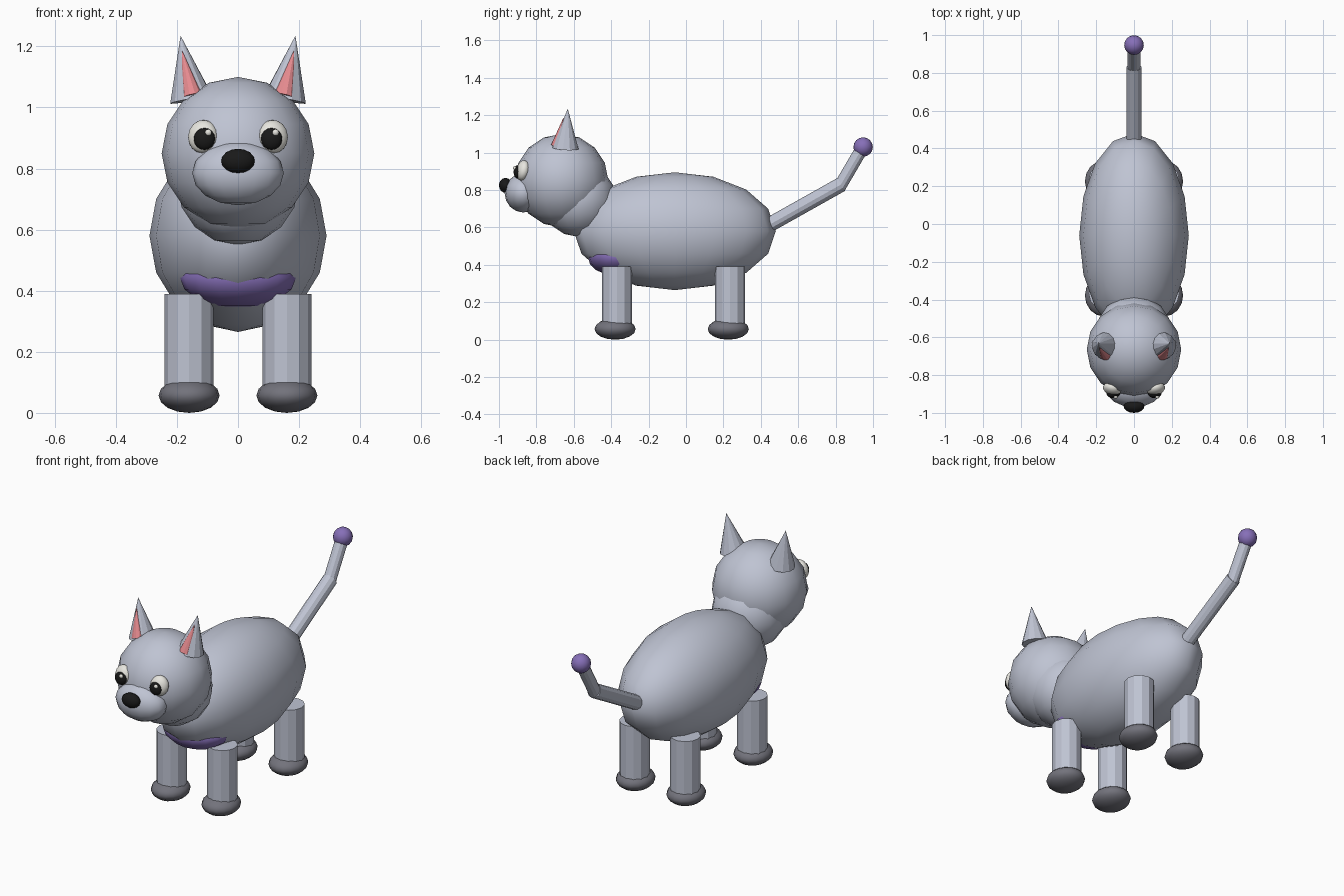
import bpy
from math import radians
from mathutils import Vector

cube = bpy.data.objects.get("Cube")
if cube:
    bpy.data.objects.remove(cube, do_unlink=True)


def material(name, r, g, b):
    m = bpy.data.materials.new(name)
    m.use_nodes = True
    m.diffuse_color = (r, g, b, 1)
    bsdf = m.node_tree.nodes["Principled BSDF"]
    bsdf.inputs["Base Color"].default_value = (r, g, b, 1)
    bsdf.inputs["Roughness"].default_value = 0.6
    return m


fur = material("pale grey fur", 0.52, 0.55, 0.65)
paw_grey = material("dark grey", 0.17, 0.17, 0.20)
purple = material("purple", 0.24, 0.16, 0.48)
pink = material("pink", 0.80, 0.26, 0.28)
white = material("eye white", 0.80, 0.79, 0.74)
black = material("black", 0.01, 0.01, 0.01)


def ellipsoid(name, centre, radii, mat, tilt=0, turn=0):
    bpy.ops.mesh.primitive_uv_sphere_add(
        segments=16, ring_count=8, radius=1, location=centre,
        rotation=(radians(tilt), 0, radians(turn)))
    ob = bpy.context.object
    ob.name = name
    ob.scale = radii
    ob.data.materials.append(mat)
    bpy.ops.object.shade_smooth()
    return ob


def tapered_rod(name, start, end, r_start, r_end, mat):
    # Faceted cylinder or cone running from start to end
    a, b = Vector(start), Vector(end)
    bpy.ops.mesh.primitive_cone_add(
        vertices=12, radius1=r_start, radius2=r_end,
        depth=(b - a).length, location=(a + b) / 2,
        rotation=(b - a).to_track_quat('Z', 'Y').to_euler())
    ob = bpy.context.object
    ob.name = name
    ob.data.materials.append(mat)
    return ob


# Trunk, neck and chest patch
ellipsoid("body", (0, -0.06, 0.58), (0.29, 0.54, 0.315), fur)
ellipsoid("neck", (0, -0.575, 0.75), (0.2, 0.2, 0.2), fur)
ellipsoid("chest_patch", (0, -0.375, 0.443), (0.19, 0.15, 0.1), purple)

# Head, muzzle and nose
ellipsoid("head", (0, -0.665, 0.85), (0.25, 0.25, 0.25), fur)
ellipsoid("muzzle", (0, -0.87, 0.785), (0.15, 0.1, 0.105), fur)
ellipsoid("nose", (0, -0.965, 0.825), (0.055, 0.035, 0.04), black)

for side, s in (("left", 1), ("right", -1)):
    # Eyes, with the glint on the same side of both pupils
    ellipsoid(side + "_eye", (s * 0.115, -0.872, 0.905), (0.05, 0.035, 0.055),
              white, -12, s * 15)
    ellipsoid(side + "_pupil", (s * 0.11, -0.9, 0.897), (0.035, 0.022, 0.036), black)
    ellipsoid(side + "_eye_glint", (s * 0.11 + 0.013, -0.916, 0.918),
              (0.011, 0.009, 0.011), white)

    # Ears with pink inner cones
    tapered_rod(side + "_ear", (s * 0.152, -0.645, 1.025), (s * 0.188, -0.632, 1.235),
                0.072, 0, fur)
    tapered_rod(side + "_inner_ear", (s * 0.15, -0.687, 1.037), (s * 0.184, -0.655, 1.188),
                0.035, 0, pink)

    # Legs and paws
    for end, y in (("front", -0.37), ("rear", 0.235)):
        name = f"{side}_{end}"
        tapered_rod(name + "_leg", (s * 0.16, y, 0.06), (s * 0.16, y, 0.39),
                    0.08, 0.08, fur)
        ellipsoid(name + "_paw", (s * 0.16, y - 0.009, 0.057), (0.1, 0.11, 0.057), paw_grey)

# Bent tail with a ball at the tip
tapered_rod("tail_base", (0, 0.42, 0.60), (0, 0.83, 0.83), 0.04, 0.04, fur)
tapered_rod("tail_end", (0, 0.82, 0.815), (0, 0.94, 1.02), 0.034, 0.034, fur)
ellipsoid("tail_ball", (0, 0.947, 1.03), (0.052, 0.052, 0.052), purple)
